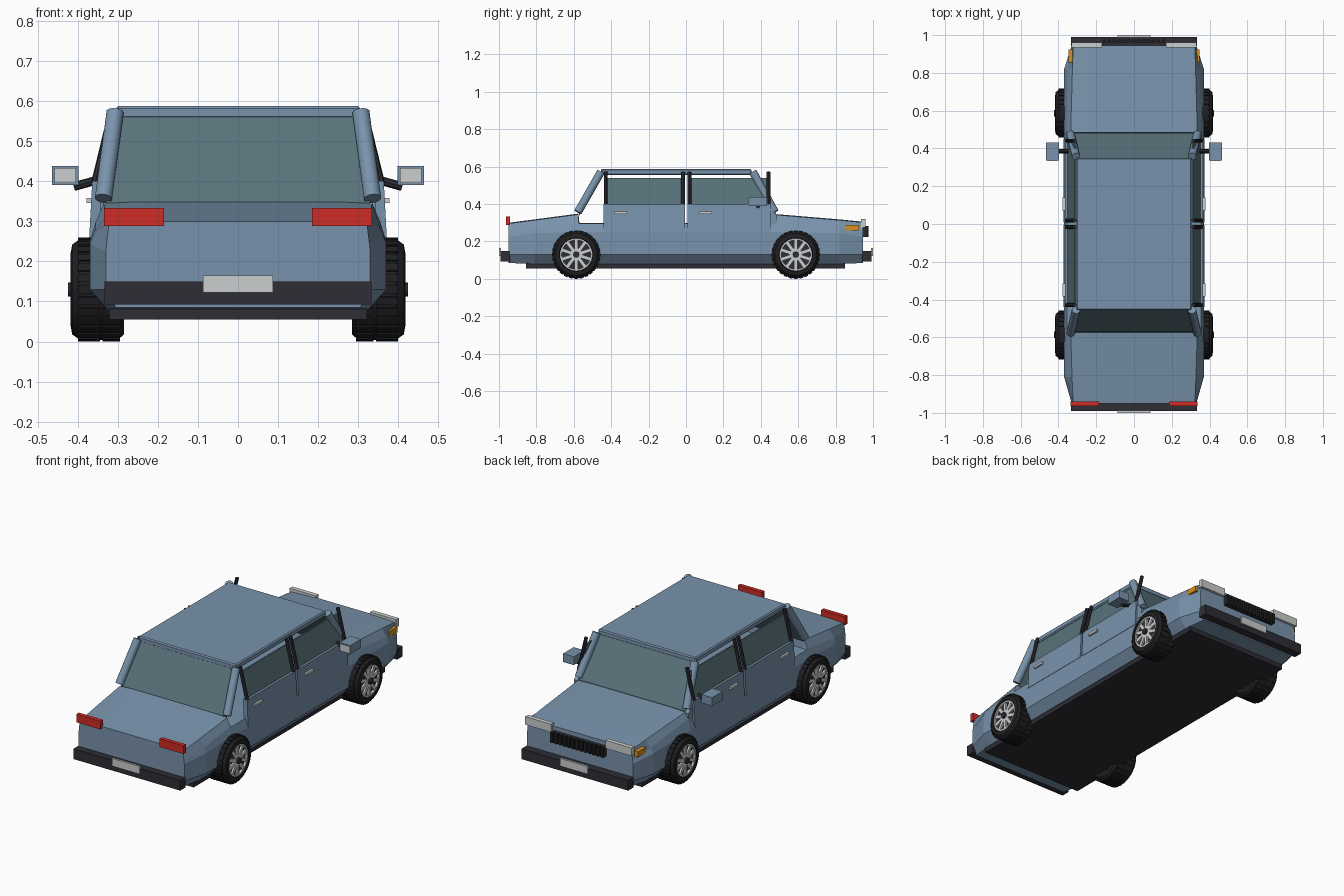
import bpy, bmesh, math
from mathutils import Vector, Matrix

if "Cube" in bpy.data.objects:
    bpy.data.objects.remove(bpy.data.objects["Cube"])


def material(name, r, g, b):
    m = bpy.data.materials.new(name)
    m.use_nodes = True
    m.diffuse_color = (r, g, b, 1)
    bsdf = next(n for n in m.node_tree.nodes if n.type == 'BSDF_PRINCIPLED')
    bsdf.inputs["Base Color"].default_value = (r, g, b, 1)
    return m


PAINT = material("blue_grey_paint", 0.19, 0.29, 0.41)
GLASS = material("tinted_glass", 0.10, 0.17, 0.195)
TRIM = material("dark_trim", 0.026, 0.026, 0.036)
RUBBER = material("black_rubber", 0.014, 0.014, 0.016)
LIGHT = material("pale_metal", 0.60, 0.62, 0.62)
RED = material("red_lens", 0.62, 0.025, 0.018)
AMBER = material("amber_lens", 0.68, 0.28, 0.015)


def finish(name, bm, mat, mirror=False, smooth=False):
    bmesh.ops.recalc_face_normals(bm, faces=bm.faces)
    me = bpy.data.meshes.new(name)
    bm.to_mesh(me)
    bm.free()
    me.materials.append(mat)
    if smooth:
        me.shade_smooth()
        me.set_sharp_from_angle(angle=math.radians(35))
    ob = bpy.data.objects.new(name, me)
    bpy.context.scene.collection.objects.link(ob)
    if mirror:
        ob.modifiers.new("mirror", 'MIRROR')
    return ob


def add_box(bm, lo, hi, matrix=Matrix()):
    lo, hi = Vector(lo), Vector(hi)
    m = matrix @ Matrix.Translation((lo + hi) / 2) @ Matrix.Diagonal((*(hi - lo), 1))
    bmesh.ops.create_cube(bm, size=1, matrix=m)


def box(name, lo, hi, mat, mirror=False):
    bm = bmesh.new()
    add_box(bm, lo, hi)
    return finish(name, bm, mat, mirror)


def loft(name, rings, mat, mirror=False):
    """Skin a list of closed rings and cap both ends."""
    bm = bmesh.new()
    loops = [[bm.verts.new(p) for p in ring] for ring in rings]
    for a, b in zip(loops, loops[1:]):
        for i in range(len(a)):
            j = (i + 1) % len(a)
            bm.faces.new((a[i], a[j], b[j], b[i]))
    bm.faces.new(loops[0])
    bm.faces.new(loops[-1])
    return finish(name, bm, mat, mirror)


def leaning_panel(name, y0, y1, bottom, top, thick, mat):
    """Side panel from bottom (x, z) to top (x, z), thickened inwards."""
    (xb, zb), (xt, zt) = bottom, top
    section = [(xb, zb), (xt, zt), (xt - thick, zt), (xb - thick, zb)]
    return loft(name, [[(x, y, z) for x, z in section] for y in (y0, y1)], mat, True)


def rod(name, a, b, r, mat, sides=12, mirror=True):
    a, b = Vector(a), Vector(b)
    bm = bmesh.new()
    m = Matrix.Translation((a + b) / 2) @ (b - a).to_track_quat('Z', 'Y').to_matrix().to_4x4()
    bmesh.ops.create_cone(bm, cap_ends=True, segments=sides, radius1=r, radius2=r,
                          depth=(b - a).length, matrix=m)
    return finish(name, bm, mat, mirror, smooth=True)


# Lower body: half sections from sill to deck, lofted along the length
def section(y, sill, side, belt, shoulder, deck):
    half = [sill, (side, 0.13), (side, belt), shoulder, deck, (deck[0] - 0.09, deck[1] + 0.004)]
    return [(x, y, z) for x, z in half] + [(-x, y, z) for x, z in reversed(half)]


SILL = (0.325, 0.08)
cabin = dict(sill=SILL, side=0.37, belt=0.25, shoulder=(0.355, 0.295), deck=(0.335, 0.296))
loft("lower_body", [
    section(-0.95, (0.305, 0.085), 0.33, 0.225, (0.328, 0.245), (0.322, 0.296)),
    section(-0.81, SILL, 0.37, 0.245, (0.358, 0.275), (0.328, 0.314)),
    section(-0.575, SILL, 0.37, 0.25, (0.355, 0.30), (0.335, 0.345)),
    section(-0.57, **cabin),
    section(0.475, **cabin),
    section(0.485, SILL, 0.37, 0.25, (0.355, 0.31), (0.335, 0.342)),
    section(0.82, SILL, 0.37, 0.245, (0.352, 0.272), (0.326, 0.314)),
    section(0.945, (0.305, 0.085), 0.33, 0.225, (0.328, 0.245), (0.322, 0.302)),
], PAINT)
box("floor_pan", (-0.322, -0.855, 0.055), (0.322, 0.85, 0.085), TRIM)

# Roof and its four sloping pillars
roof = box("roof", (-0.305, -0.455, 0.556), (0.305, 0.35, 0.588), PAINT)
bev = roof.modifiers.new("bevel", 'BEVEL')
bev.width, bev.segments = 0.006, 1
rod("rear_pillar", (0.336, -0.578, 0.357), (0.307, -0.455, 0.572), 0.022, PAINT)
rod("front_pillar", (0.336, 0.475, 0.357), (0.307, 0.358, 0.572), 0.022, PAINT)


# Windscreens
def screen(name, y_low, y_high):
    rings = [[(-w, y, z), (w, y, z), (w, y, z - 0.012), (-w, y, z - 0.012)]
             for w, y, z in ((0.33, y_low, 0.35), (0.298, y_high, 0.568))]
    loft(name, rings, GLASS)


screen("rear_window", -0.572, -0.45)
screen("front_windscreen", 0.482, 0.343)

# Doors with side glass, frame posts and handles
for label, y0, y1, handle in (("rear", -0.44, -0.005, -0.35), ("front", 0.008, 0.452, 0.105)):
    leaning_panel(label + "_door", y0, y1, (0.372, 0.25), (0.364, 0.40), 0.025, PAINT)
    leaning_panel(label + "_door_glass", y0 + 0.015, y1 - 0.015, (0.352, 0.395), (0.316, 0.54), 0.008, GLASS)
    for y in (y0 + 0.011, y1 - 0.011):
        rod(label + "_window_post", (0.357, y, 0.395), (0.314, y, 0.572), 0.01, TRIM, 8)
    box(label + "_door_handle", (0.362, handle - 0.034, 0.346), (0.378, handle + 0.034, 0.359), LIGHT, True)

# Front fender corners between door and pillar
loft("cowl_corner", [[(x, 0.44, 0.29), (x, 0.44, 0.39), (x, 0.487, 0.34), (x, 0.487, 0.29)]
                     for x in (0.335, 0.358)], PAINT, True)

# Mirrors
box("mirror_housing", (0.398, 0.337, 0.391), (0.465, 0.432, 0.438), PAINT, True)
box("mirror_glass", (0.405, 0.333, 0.396), (0.458, 0.338, 0.433), LIGHT, True)
rod("mirror_stem", (0.345, 0.385, 0.405), (0.41, 0.385, 0.387), 0.011, TRIM, 8)

# Bumpers, plates and lamps
for label, s in (("rear", -1), ("front", 1)):
    ys = sorted((s * 0.942, s * 0.991))
    box(label + "_bumper", (-0.333, ys[0], 0.092), (0.333, ys[1], 0.15), TRIM)
    ys = sorted((s * 0.988, s * 1.0))
    box(label + "_plate", (-0.087, ys[0], 0.122), (0.087, ys[1], 0.165), LIGHT)
box("tail_lamp", (0.185, -0.963, 0.288), (0.335, -0.94, 0.334), RED, True)
box("headlamp", (0.17, 0.935, 0.275), (0.332, 0.96, 0.32), LIGHT, True)
box("indicator", (0.315, 0.855, 0.258), (0.348, 0.925, 0.289), AMBER, True)

# Grille with upright bars
box("grille_back", (-0.165, 0.94, 0.225), (0.165, 0.96, 0.282), TRIM)
bm = bmesh.new()
BARS = 13
for i in range(BARS):
    x = -0.157 + 0.314 * i / (BARS - 1)
    add_box(bm, (x - 0.008, 0.955, 0.225), (x + 0.008, 0.976, 0.282))
finish("grille_bars", bm, RUBBER)


# Wheels
def turned(name, profile, y, mat, steps=32):
    """Revolve an (x, radius) profile around the axle."""
    bm = bmesh.new()
    vs = [bm.verts.new((x, y, 0.13 + r)) for x, r in profile]
    edges = [bm.edges.new((vs[i], vs[i - 1])) for i in range(len(vs))]
    bmesh.ops.spin(bm, geom=vs + edges, cent=(0, y, 0.13), axis=(1, 0, 0),
                   angle=math.tau, steps=steps)
    bmesh.ops.remove_doubles(bm, verts=bm.verts, dist=0.0002)
    return finish(name, bm, mat, True, True)


def around(name, y, count, lo, hi, mat):
    """Repeat a box around the axle."""
    bm = bmesh.new()
    for i in range(count):
        turn = Matrix.Translation((0, y, 0.13)) @ Matrix.Rotation(math.tau * i / count, 4, 'X')
        add_box(bm, lo, hi, turn)
    return finish(name, bm, mat, True)


for label, y in (("rear", -0.587), ("front", 0.587)):
    turned(label + "_tyre", [(0.285, 0.085), (0.285, 0.112), (0.30, 0.126), (0.395, 0.126),
                             (0.414, 0.112), (0.418, 0.09), (0.41, 0.084)], y, RUBBER)
    around(label + "_tread", y, 28, (0.295, -0.010, 0.115), (0.338, 0.010, 0.13), RUBBER)
    around(label + "_outer_tread", y, 28, (0.345, -0.010, 0.115), (0.40, 0.010, 0.13), RUBBER)
    rod(label + "_wheel_disc", (0.29, y, 0.13), (0.402, y, 0.13), 0.088, TRIM, 32)
    turned(label + "_rim", [(0.395, 0.078), (0.414, 0.078), (0.414, 0.087), (0.395, 0.087)], y, LIGHT)
    around(label + "_spokes", y, 10, (0.395, -0.0095, 0.016), (0.412, 0.0095, 0.081), LIGHT)
    rod(label + "_hub", (0.395, y, 0.13), (0.424, y, 0.13), 0.017, TRIM, 12)
